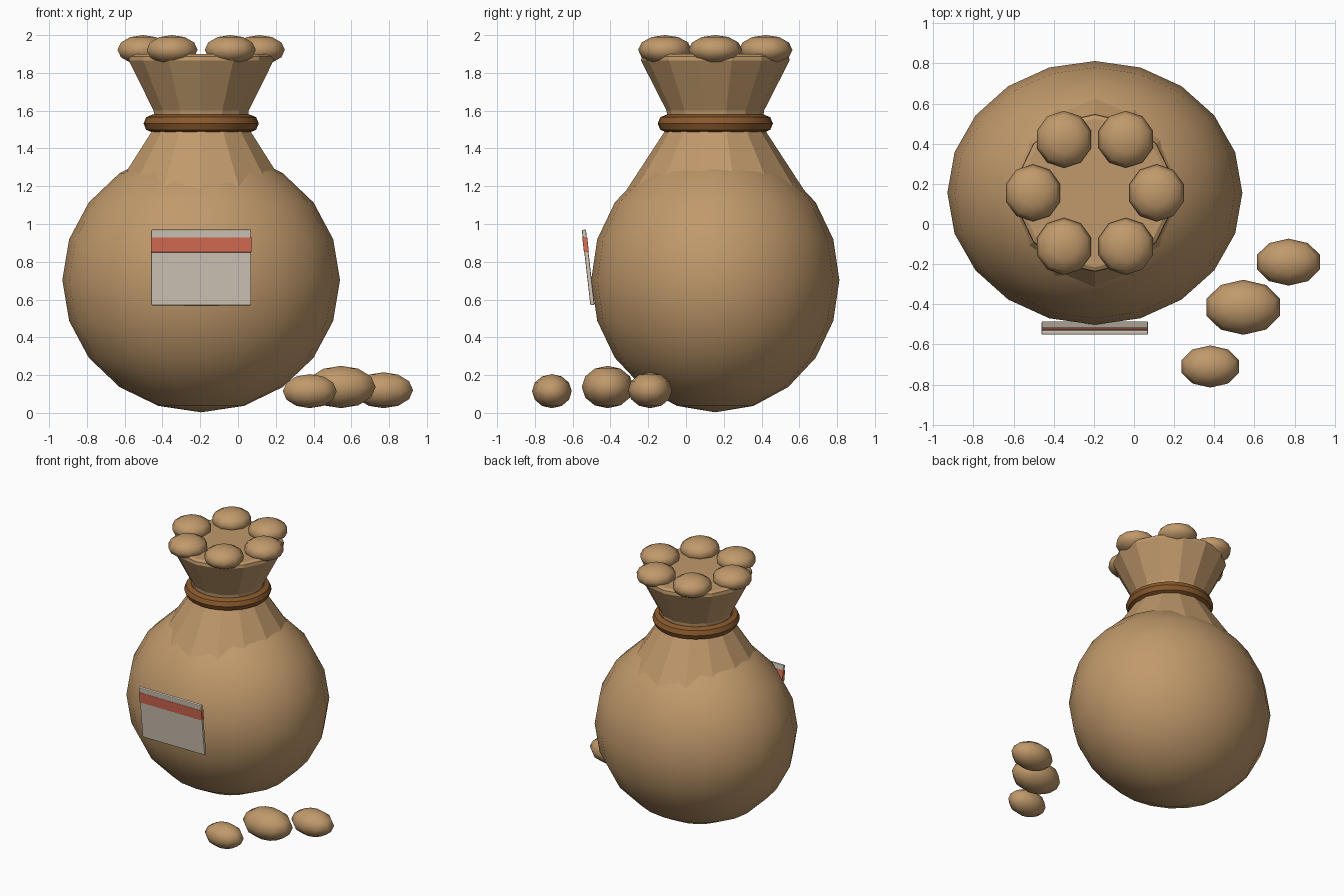
import bpy, bmesh, math
from mathutils import Vector

if "Cube" in bpy.data.objects:
    bpy.data.objects.remove(bpy.data.objects["Cube"])


def material(name, rgb):
    m = bpy.data.materials.new(name)
    m.use_nodes = True
    m.diffuse_color = (*rgb, 1)
    m.node_tree.nodes["Principled BSDF"].inputs["Base Color"].default_value = (*rgb, 1)
    return m


SACKCLOTH = material("sackcloth tan", (0.53, 0.32, 0.147))
ROPE = material("rope brown", (0.25, 0.10, 0.025))
PAPER = material("paper grey", (0.66, 0.59, 0.49))
RED = material("stripe red", (0.71, 0.155, 0.09))

SACK_X, SACK_Y = -0.195, 0.155


def finish(name, bm, mat, location, smooth_angle=None):
    bmesh.ops.recalc_face_normals(bm, faces=bm.faces)
    mesh = bpy.data.meshes.new(name)
    bm.to_mesh(mesh)
    bm.free()
    mesh.materials.append(mat)
    ob = bpy.data.objects.new(name, mesh)
    ob.location = location
    bpy.context.collection.objects.link(ob)
    if smooth_angle:
        bpy.ops.object.select_all(action="DESELECT")
        ob.select_set(True)
        bpy.context.view_layer.objects.active = ob
        bpy.ops.object.shade_smooth_by_angle(angle=math.radians(smooth_angle))
    return ob


def lathe(name, profile, sides, mat, location, scale=(1, 1, 1), closed=False, smooth_angle=None):
    """Turn (radius, height) points about z, with a corner on the y axis."""
    bm = bmesh.new()
    rings = []
    for r, z in profile:
        ring = []
        for i in range(sides):
            a = math.tau * i / sides
            ring.append(bm.verts.new((r * math.sin(a) * scale[0],
                                      r * math.cos(a) * scale[1], z * scale[2])))
        rings.append(ring)
    pairs = list(zip(rings, rings[1:]))
    if closed:
        pairs.append((rings[-1], rings[0]))
    for low, high in pairs:
        for i in range(sides):
            j = (i + 1) % sides
            bm.faces.new((low[i], low[j], high[j], high[i]))
    if not closed:
        bm.faces.new(rings[0])
        bm.faces.new(rings[-1])
    bmesh.ops.remove_doubles(bm, verts=bm.verts, dist=0.0001)
    return finish(name, bm, mat, location, smooth_angle)


def arc(steps, full, radius=1, offset=0):
    """Points on a half circle (or a full one) in the radius-height plane."""
    count = steps if full else steps + 1
    turn = math.tau if full else math.pi
    return [(offset + radius * math.sin(turn * k / steps),
             -radius * math.cos(turn * k / steps)) for k in range(count)]


def ellipsoid(name, center, half, sides, rings):
    return lathe(name, arc(rings, False), sides, SACKCLOTH, center, half, smooth_angle=80)


def plate(name, size, mat, location, tilt, bevel):
    bm = bmesh.new()
    bmesh.ops.create_cube(bm, size=1)
    bmesh.ops.scale(bm, vec=Vector(size), verts=bm.verts)
    bmesh.ops.bevel(bm, geom=bm.edges[:], offset=bevel, segments=2, affect="EDGES", profile=0.5)
    ob = finish(name, bm, mat, location)
    ob.rotation_euler.x = tilt
    return ob


# Sack: round body, gathered neck and flared mouth
ellipsoid("sack_body", (SACK_X, SACK_Y, 0.703), (0.735, 0.657, 0.7), 20, 10)
lathe("sack_neck", [(0.47, 1.18), (0.255, 1.51), (0.25, 1.58)], 14,
      SACKCLOTH, (SACK_X, SACK_Y, 0))
lathe("sack_mouth", [(0.235, 1.56), (0.255, 1.575), (0.258, 1.6), (0.393, 1.865),
                     (0.39, 1.888), (0.37, 1.9)], 14,
      SACKCLOTH, (SACK_X, SACK_Y, 0))

# Rope tie around the neck
lathe("rope_tie", arc(8, True, 0.047, 0.258), 32, ROPE, (SACK_X, SACK_Y, 1.532),
      closed=True, smooth_angle=30)

# Potatoes around the mouth
for n in range(6):
    a = math.tau * n / 6
    ellipsoid(f"top_potato_{n + 1}",
              (SACK_X + 0.308 * math.cos(a), SACK_Y + 0.308 * math.sin(a), 1.922),
              (0.142, 0.142, 0.078), 10, 6)

# Potatoes on the ground
ground = [((0.38, -0.71, 0.115), (0.15, 0.105, 0.09)),
          ((0.545, -0.415, 0.137), (0.193, 0.137, 0.112)),
          ((0.77, -0.19, 0.12), (0.165, 0.117, 0.095))]
for n, (center, half) in enumerate(ground):
    ellipsoid(f"ground_potato_{n + 1}", center, half, 10, 6)

# Leaning paper label with a wrapped stripe
tilt = math.radians(6.5)
label_center = Vector((SACK_X, -0.518, 0.77))
up = Vector((0, -math.sin(tilt), math.cos(tilt)))
plate("label", (0.53, 0.022, 0.402), PAPER, label_center, tilt, 0.006)
plate("label_stripe", (0.532, 0.026, 0.08), RED, label_center + up * 0.122, tilt, 0.002)
